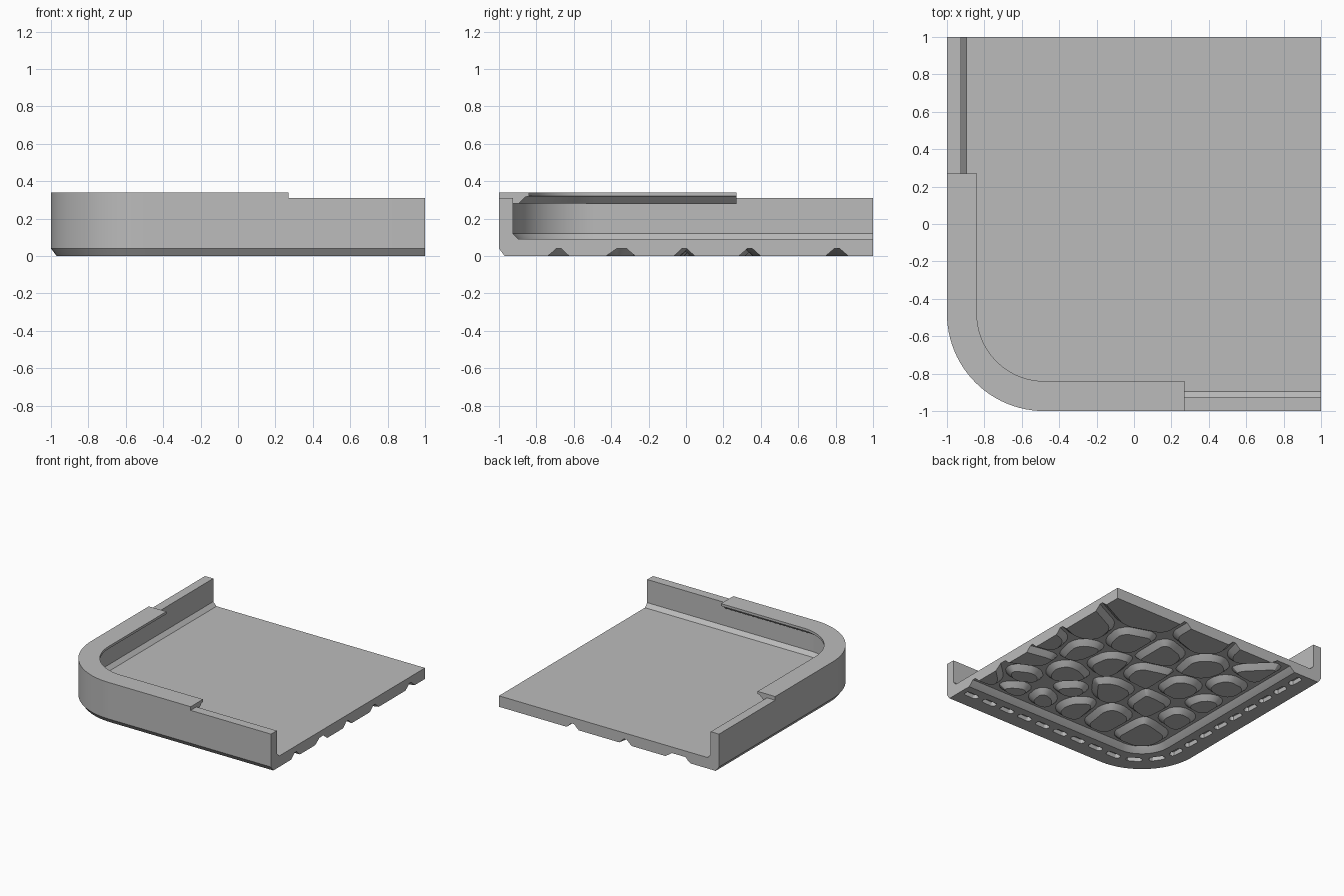
import bpy, bmesh, math
from mathutils import Vector

if "Cube" in bpy.data.objects:
    bpy.data.objects.remove(bpy.data.objects["Cube"])

grey = bpy.data.materials.new("grey")
grey.diffuse_color = (0.5, 0.5, 0.5, 1)
grey.use_nodes = True
grey.node_tree.nodes["Principled BSDF"].inputs["Base Color"].default_value = grey.diffuse_color

R, C = 0.52, -0.48          # outer corner radius and its centre (x = y = C)
STEPS = 24


def finish(name, bm, smooth=True):
    bmesh.ops.recalc_face_normals(bm, faces=bm.faces)
    me = bpy.data.meshes.new(name)
    bm.to_mesh(me)
    bm.free()
    ob = bpy.data.objects.new(name, me)
    bpy.context.collection.objects.link(ob)
    me.materials.append(grey)
    if smooth:
        bpy.ops.object.select_all(action='DESELECT')
        ob.select_set(True)
        bpy.context.view_layer.objects.active = ob
        bpy.ops.object.shade_smooth_by_angle(angle=math.radians(25))
    return ob


def path(inset, end=1.0):
    """Rounded corner line, set in from the outer edge."""
    r = R - inset
    pts = [(end, C - r)]
    for i in range(STEPS + 1):
        a = -math.pi / 2 - math.pi / 2 * i / STEPS
        pts.append((C + r * math.cos(a), C + r * math.sin(a)))
    return pts + [(C - r, end)]


def sweep(name, profile, end=1.0):
    """Closed (inset, z) profile swept around the corner."""
    bm = bmesh.new()
    rows = [[bm.verts.new((x, y, z)) for x, y in path(d, end)] for d, z in profile]
    for a, b in zip(rows, rows[1:] + rows[:1]):
        for i in range(len(a) - 1):
            bm.faces.new((a[i], a[i + 1], b[i + 1], b[i]))
    bm.faces.new([r[0] for r in rows])
    bm.faces.new([r[-1] for r in rows])
    return finish(name, bm)


def loft(bm, rings):
    """Stack of equal rings closed at both ends."""
    rows = [[bm.verts.new(p) for p in ring] for ring in rings]
    for a, b in zip(rows, rows[1:]):
        n = len(a)
        for i in range(n):
            bm.faces.new((a[i], a[(i + 1) % n], b[(i + 1) % n], b[i]))
    bm.faces.new(rows[0])
    bm.faces.new(rows[-1])


# Wall with chamfered foot and flat underside border
wall = sweep("wall", [(0.03, 0), (0, 0.04), (0, 0.31), (0.075, 0.31), (0.075, 0.12),
                      (0.105, 0.09), (0.105, 0.04), (0.305, 0.04), (0.285, 0.02), (0.26, 0)])

# Overhanging rim around the corner
sweep("rim", [(0, 0.31), (0, 0.34), (0.16, 0.34), (0.16, 0.32), (0.14, 0.315),
              (0.105, 0.28), (0.075, 0.28), (0.075, 0.31)], 0.27)

# Floor slab
bm = bmesh.new()
outline = path(0.105) + [(1, 1)]
loft(bm, [[(x, y, z) for x, y in outline] for z in (0.04, 0.09)])
finish("floor", bm, False)

# Row of small slots under the border
line = [Vector(p) for p in path(0.17)]
bm = bmesh.new()
travel, target = 0.0, 0.1
for a, b in zip(line, line[1:]):
    seg = (b - a).length
    while target <= travel + seg:
        mid = a.lerp(b, (target - travel) / seg)
        t = (b - a).normalized()
        n = Vector((-t.y, t.x))
        rings = []
        for grow, z in ((0.01, -0.01), (0, 0.03)):
            ring = []
            for i in range(12):
                ang = math.tau * i / 12
                side = 0.035 if math.cos(ang) > 0 else -0.035
                p = mid + t * (side + (0.02 + grow) * math.cos(ang)) + n * (0.02 + grow) * math.sin(ang)
                ring.append((p.x, p.y, z))
            rings.append(ring)
        loft(bm, rings)
        target += 0.174
    travel += seg
cutter = finish("slot_cutter", bm, False)
cutter.hide_render = True
cutter.hide_viewport = True
cut = wall.modifiers.new("slots", 'BOOLEAN')
cut.operation = 'DIFFERENCE'
cut.solver = 'EXACT'
cut.object = cutter


# Cobbled underside: one bevelled pad per cell
def clip(poly, n, d):
    """Keep the part of a polygon where p.n <= d."""
    out = []
    for p, q in zip(poly, poly[1:] + poly[:1]):
        a, b = p.dot(n) - d, q.dot(n) - d
        if a <= 0:
            out.append(p)
        if a * b < 0:
            out.append(p.lerp(q, a / (a - b)))
    return out


def on_edge(p):
    return p.x > 0.9999 or p.y > 0.9999


def round_corners(poly, r):
    out = []
    n = len(poly)
    for i, p in enumerate(poly):
        if on_edge(p):
            out.append(p)
            continue
        for q in (poly[i - 1], poly[(i + 1) % n]):
            out.append(p + (q - p) * min(r / max((q - p).length, 1e-6), 0.3))
    return out


def outset(poly, d):
    """Grow a polygon, leaving sides on the open edges in place."""
    lines = []
    for p, q in zip(poly, poly[1:] + poly[:1]):
        t = (q - p).normalized()
        nrm = Vector((t.y, -t.x))
        fixed = (p.x > 0.9999 and q.x > 0.9999) or (p.y > 0.9999 and q.y > 0.9999)
        lines.append((nrm, p.dot(nrm) + (0 if fixed else d)))
    out = []
    for i, p in enumerate(poly):
        (n1, d1), (n2, d2) = lines[i - 1], lines[i]
        det = n1.x * n2.y - n1.y * n2.x
        if abs(det) < 0.02:
            out.append(p + n1 * d)
        else:
            out.append(Vector(((d1 * n2.y - d2 * n1.y) / det, (n1.x * d2 - n2.x * d1) / det)))
    return out


seeds = [Vector(s) for s in (
    (0.62, 0.88), (0.04, 0.88), (-0.37, 0.97), (-0.56, 0.78), (-0.19, 0.58), (0.16, 0.52),
    (0.5, 0.52), (0.83, 0.46), (0.68, 0.2), (0.95, 0.14), (0.4, 0.16), (0.07, 0.22),
    (-0.27, 0.23), (-0.52, 0.47), (-0.57, 0.16), (0.54, -0.15), (0.11, -0.14), (-0.24, -0.11),
    (-0.54, -0.13), (0.9, -0.13), (0.78, -0.38), (0.68, -0.58), (0.96, -0.57), (0.18, -0.48),
    (-0.14, -0.43), (-0.46, -0.44), (0.43, -0.54), (0.36, -0.33))]
GAP = 0.055
bm = bmesh.new()
for s in seeds:
    poly = [Vector(p) for p in ((-1, -1), (1, -1), (1, 1), (-1, 1))]
    for i in range(7):
        a = math.pi + math.pi / 2 * i / 6
        n = Vector((math.cos(a), math.sin(a)))
        poly = clip(poly, n, Vector((C, C)).dot(n) + R - 0.32 - GAP)
    for o in seeds:
        if o != s and poly:
            n = (o - s).normalized()
            poly = clip(poly, n, ((o + s) / 2).dot(n) - GAP)
    if len(poly) < 3:
        continue
    poly = round_corners(round_corners(poly, 0.04), 0.015)
    rings = [[(p.x, p.y, z) for p in outset(poly, d)] for d, z in
             ((0, 0), (0.022, 0.02), (0.042, 0.04))]
    loft(bm, rings)
finish("underside_pads", bm)
